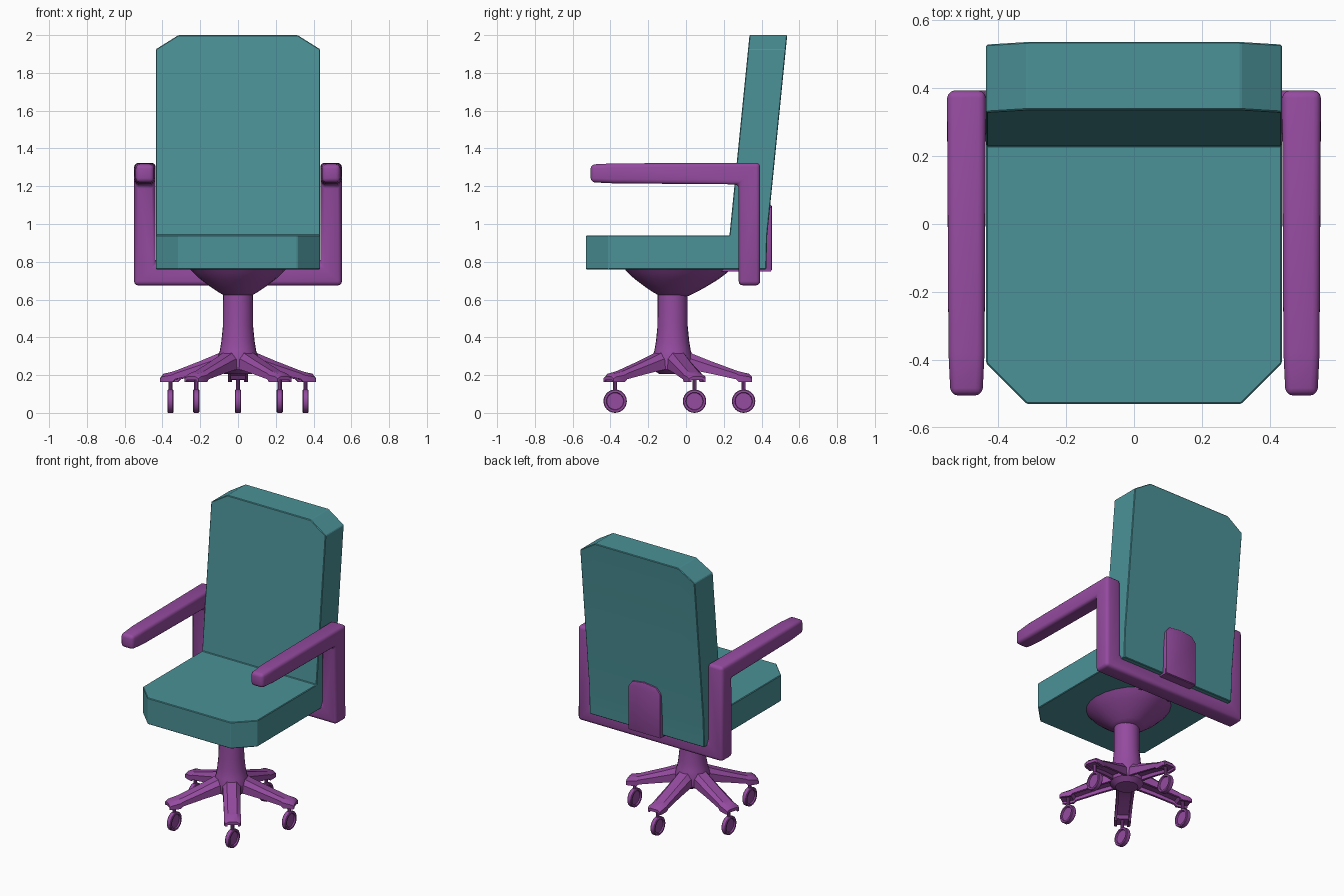
import bpy, bmesh
from math import pi, sin, cos, radians
from mathutils import Vector, Matrix

if "Cube" in bpy.data.objects:
    bpy.data.objects.remove(bpy.data.objects["Cube"])


def material(name, color):
    m = bpy.data.materials.new(name)
    m.diffuse_color = color
    m.use_nodes = True
    m.node_tree.nodes["Principled BSDF"].inputs["Base Color"].default_value = m.diffuse_color
    return m


TEAL = material("teal_fabric", (0.07, 0.285, 0.31, 1))
PURPLE = material("purple_plastic", (0.30, 0.07, 0.35, 1))
CY = -0.071  # y of the swivel axis


def loft(name, rings, mat, bevel=0, segs=1, mirror=False, smooth=35, place=None):
    """Skin a list of equal-length point rings, cap the ends, finish shading."""
    bm = bmesh.new()
    vs = [[bm.verts.new(p) for p in ring] for ring in rings]
    n = len(rings[0])
    for a, b in zip(vs, vs[1:]):
        for i in range(n):
            j = (i + 1) % n
            bm.faces.new((a[i], a[j], b[j], b[i]))
    bm.faces.new(vs[0][::-1])
    if not mirror:
        bm.faces.new(vs[-1])
    bmesh.ops.recalc_face_normals(bm, faces=bm.faces)
    if place:
        bm.transform(place)
    me = bpy.data.meshes.new(name)
    bm.to_mesh(me)
    bm.free()
    me.materials.append(mat)
    ob = bpy.data.objects.new(name, me)
    bpy.context.collection.objects.link(ob)
    if mirror:
        ob.modifiers.new("mirror", 'MIRROR')
    if bevel:
        b = ob.modifiers.new("bevel", 'BEVEL')
        b.width, b.segments = bevel, segs
        b.limit_method, b.angle_limit = 'ANGLE', radians(30)
    bpy.ops.object.select_all(action='DESELECT')
    ob.select_set(True)
    bpy.context.view_layer.objects.active = ob
    if ob.modifiers:
        bpy.ops.object.convert(target='MESH')
    bpy.ops.object.shade_smooth_by_angle(angle=radians(smooth))
    return ob


def lathe(profile, n, back=1.0):
    """Rings around z from (radius, height) pairs; back stretches the +y half."""
    rings = []
    for r, z in profile:
        ring = []
        for i in range(n):
            a = 2 * pi * i / n
            y = r * sin(a)
            ring.append((r * cos(a), y * back if y > 0 else y, z))
        rings.append(ring)
    return rings


# Seat and backrest cushion: one L profile across four x stations, clipped corners outside
def cushion_section(x, front, top):
    lean = 0.1 * (top - 0.94)
    return [(x, y, z) for y, z in (
        (front, 0.76), (front, 0.94), (0.23, 0.94), (0.23 + lean, top),
        (0.43 + lean, top), (0.43, 0.94), (0.425, 0.76))]


loft("seat_and_back_cushion", [
    cushion_section(-0.435, -0.41, 1.925), cushion_section(-0.315, -0.53, 2.0),
    cushion_section(0.315, -0.53, 2.0), cushion_section(0.435, -0.41, 1.925)],
    TEAL, bevel=0.004, smooth=15)


# Arm frame: square tube from the armrest tip, down the upright and under the seat
def tube_section(p, u, v, h):
    p, u, v = Vector(p), Vector(u), Vector(v)
    return [p + u * a * h + v * b * h for a, b in ((-1, -1), (1, -1), (1, 1), (-1, 1))]


AX, AY = -0.493, 0.336
loft("arm_frame", [
    tube_section((AX, -0.505, 1.268), (1, 0, 0), (0, 0, 1), 0.047),
    tube_section((AX, -0.38, 1.268), (1, 0, 0), (0, 0, 1), 0.053),
    tube_section((AX, AY, 1.267), (1, 0, 0), (0, 1, 1), 0.057),
    tube_section((AX, AY, 0.732), (1, 0, 1), (0, 1, 0), 0.057),
    tube_section((0, AY, 0.732), (0, 0, 1), (0, 1, 0), 0.057)],
    PURPLE, bevel=0.022, segs=3, mirror=True, smooth=40)

# Support plate behind the back and its strap under the seat
outline = [(-0.12, 0.752), (0.12, 0.752), (0.12, 1.05), (0.09, 1.088),
           (0, 1.10), (-0.09, 1.088), (-0.12, 1.05)]
loft("back_plate", [[(x, y, z) for x, z in outline] for y in (0.40, 0.455)],
     PURPLE, bevel=0.006, segs=2)
loft("seat_strap", [[(x, y, z) for x, z in
                     ((-0.12, 0.748), (0.12, 0.748), (0.12, 0.78), (-0.12, 0.78))]
                    for y in (0.1, 0.45)], PURPLE)

# Bowl under the seat and swivel post
axis = Matrix.Translation((0, CY, 0))
loft("seat_bowl", lathe([(0.07, 0.62), (0.10, 0.637), (0.145, 0.667), (0.20, 0.708),
                         (0.235, 0.74), (0.265, 0.775)], 24, back=1.22),
     PURPLE, place=axis)
loft("swivel_post", lathe([(0.07, 0.205), (0.105, 0.23), (0.11, 0.29), (0.096, 0.33),
                           (0.088, 0.38), (0.08, 0.46), (0.079, 0.64)], 24),
     PURPLE, place=axis)


# Five legs, channelled underneath, each with a caster
def leg_section(r, w, bottom, top, recess):
    side = top - 0.35 * (top - bottom)
    half = [(w, side), (w, bottom), (0.7 * w, bottom), (0.7 * w, bottom + recess)]
    pts = [(0.55 * w, top)] + half
    return [(x, r, z) for x, z in pts] + [(-x, r, z) for x, z in reversed(pts)]


leg = [leg_section(0.02, 0.06, 0.235, 0.345, 0.02),
       leg_section(0.10, 0.056, 0.228, 0.315, 0.025),
       leg_section(0.20, 0.053, 0.208, 0.275, 0.025),
       leg_section(0.335, 0.052, 0.178, 0.225, 0.02),
       leg_section(0.35, 0.052, 0.163, 0.22, 0.015),
       leg_section(0.405, 0.052, 0.163, 0.207, 0.015),
       leg_section(0.42, 0.046, 0.163, 0.192, 0.01)]
wheel = [(0.044, -0.007), (0.047, -0.016), (0.058, -0.016), (0.062, -0.012),
         (0.062, 0.012), (0.058, 0.016), (0.047, 0.016), (0.044, 0.007)]
for k in range(5):
    turn = Matrix.Rotation(2 * pi * k / 5, 4, 'Z')
    loft(f"base_leg_{k + 1}", leg, PURPLE, place=axis @ turn)
    hub = axis @ turn @ Vector((0, 0.376, 0))
    spot = Matrix.Translation(hub)
    loft(f"caster_wheel_{k + 1}", lathe(wheel, 24), PURPLE,
         place=spot @ Matrix.Translation((0, 0, 0.062)) @ Matrix.Rotation(pi / 2, 4, 'Y'))
    loft(f"caster_stem_{k + 1}", lathe([(0.011, 0.11), (0.011, 0.19)], 10), PURPLE,
         place=spot)
